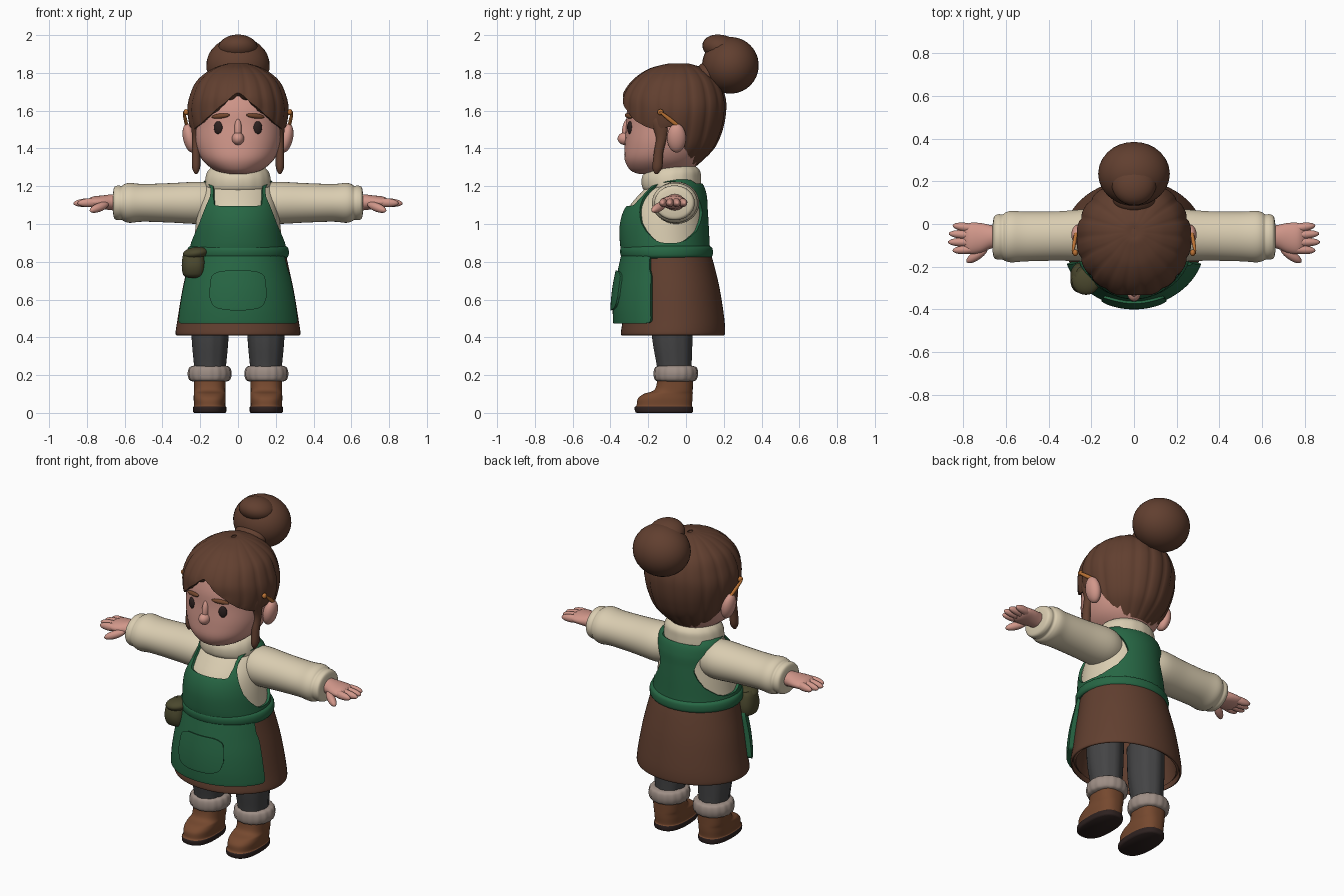
import bpy, bmesh, math
from mathutils import Matrix, Vector, Euler

if "Cube" in bpy.data.objects:
    bpy.data.objects.remove(bpy.data.objects["Cube"])


def material(name, rgb):
    m = bpy.data.materials.new(name)
    m.use_nodes = True
    m.diffuse_color = (*rgb, 1)
    m.node_tree.nodes["Principled BSDF"].inputs["Base Color"].default_value = (*rgb, 1)
    return m


BROWN = material("hair_and_skirt_brown", (.12, .05, .029))
SKIN = material("skin", (.64, .31, .255))
CREAM = material("cream_wool", (.7, .61, .44))
GREEN = material("apron_green", (.02, .135, .058))
GREY = material("trouser_grey", (.058, .058, .06))
FUR = material("fur", (.34, .27, .235))
LEATHER = material("boot_leather", (.18, .066, .028))
DARK = material("dark_sole", (.026, .015, .014))
ORANGE = material("hairpin_orange", (.5, .17, .035))
OLIVE = material("pouch_olive", (.07, .065, .027))


def finish(name, bm, mats, thick=0):
    me = bpy.data.meshes.new(name)
    bm.to_mesh(me)
    bm.free()
    ob = bpy.data.objects.new(name, me)
    bpy.context.collection.objects.link(ob)
    for m in mats:
        me.materials.append(m)
    if thick:
        mod = ob.modifiers.new("thickness", "SOLIDIFY")
        mod.thickness, mod.offset = thick, -1
        graph = bpy.context.evaluated_depsgraph_get()
        ob.data = bpy.data.meshes.new_from_object(ob.evaluated_get(graph))
        ob.modifiers.clear()
    ob.data.shade_smooth()
    ob.data.set_sharp_from_angle(angle=math.radians(45))
    return ob


def smooth_rows(rings, sub):
    # Catmull-Rom interpolation between cross-sections
    rows = []
    for i in range(len(rings) - 1):
        a, b, c, d = (Vector(rings[min(max(i + k, 0), len(rings) - 1)]) for k in (-1, 0, 1, 2))
        for j in range(sub):
            t = j / sub
            rows.append(b + (c - a) * t / 2 + (a * 2 - b * 5 + c * 4 - d) * t**2 / 2
                        + (b * 3 - a - c * 3 + d) * t**3 / 2)
    return rows + [Vector(rings[-1])]


def loft(name, rings, *mats, axis="z", mid=0, power=2, seg=40, sub=5, ripple=0, waves=8,
         side=1, keep=None, thick=0, paint=None):
    # Each ring: position on axis, front y, back y, half width
    bm = bmesh.new()
    loops = []
    for t, lo, hi, half in smooth_rows([Vector(r) for r in rings], sub):
        loop = []
        for i in range(seg):
            a = math.tau * (i + .5) / seg
            k = 1 - ripple * (1 - abs(math.cos(waves * a / 2 + math.pi / 4 * (waves % 4))))**2
            u, v = (k * math.copysign(abs(f)**(2 / power), f) for f in (math.cos(a), math.sin(a)))
            y, w = (lo + hi) / 2 + (hi - lo) / 2 * v, mid + half * u
            co = (side * w, y, t) if axis == "z" else (side * t, y, w)
            loop.append(bm.verts.new(co))
        loops.append(loop)
    for p, q in zip(loops, loops[1:]):
        for i in range(seg):
            j = (i + 1) % seg
            bm.faces.new((p[i], p[j], q[j], q[i]))
    caps = [bm.faces.new(loops[0]), bm.faces.new(loops[-1])]
    bmesh.ops.recalc_face_normals(bm, faces=bm.faces[:])
    if keep:
        drop = [f for f in bm.faces if f in caps or not keep(f.calc_center_median())]
        bmesh.ops.delete(bm, geom=drop, context="FACES")
        for _ in range(5):  # relax the cut edge
            moved = {}
            for v in bm.verts:
                near = [e.other_vert(v).co for e in v.link_edges if e.is_boundary]
                if len(near) == 2:
                    moved[v] = v.co / 2 + (near[0] + near[1]) / 4
            for v, co in moved.items():
                v.co = co
    if paint:
        for f in bm.faces:
            f.material_index = paint(f.calc_center_median())
    return finish(name, bm, mats, thick)


def blob(name, centre, radii, mat, rot=(0, 0, 0), side=1):
    bm = bmesh.new()
    bmesh.ops.create_uvsphere(bm, u_segments=28, v_segments=18, radius=1)
    turn = Euler([math.radians(r) for r in rot]).to_matrix().to_4x4()
    bm.transform(Matrix.Translation(centre) @ turn @ Matrix.Diagonal((*radii, 1)))
    if side < 0:
        bm.transform(Matrix.Diagonal((-1, 1, 1, 1)))
        bmesh.ops.reverse_faces(bm, faces=bm.faces[:])
    return finish(name, bm, [mat])


def grow(rings, g):
    return [(t, lo - g, hi + g, half + g) for t, lo, hi, half in rings]


# Head and face
loft("head", [(1.265, -.25, -.02, .06), (1.285, -.295, .03, .125), (1.34, -.325, .08, .19),
              (1.42, -.325, .12, .225), (1.52, -.317, .14, .235), (1.62, -.31, .14, .235),
              (1.72, -.27, .1, .19), (1.78, -.15, 0, .06)], SKIN, power=2.15)
blob("nose", (0, -.322, 1.452), (.032, .04, .034), SKIN)
blob("nose_bridge", (0, -.313, 1.5), (.02, .025, .06), SKIN, (-8, 0, 0))

# Hair cap with an arched opening for the face
def hair_keep(p):
    if p.y < -.13:
        return p.z > 1.7 - .85 * abs(p.x)
    return p.z > min(1.51, max(1.3, 1.5 - (p.y + .03) * 4))


loft("hair", [(1.31, -.2, .06, .14), (1.4, -.3, .15, .215), (1.5, -.337, .195, .253),
              (1.6, -.345, .213, .27), (1.68, -.338, .207, .257), (1.76, -.285, .17, .218),
              (1.82, -.2, .1, .14), (1.848, -.1, .02, .06), (1.85, -.06, -.02, .012)],
     BROWN, seg=120, sub=8, ripple=.035, waves=18, keep=hair_keep, thick=.035)
blob("hair_crown", (0, -.06, 1.79), (.12, .15, .055), BROWN)

# Bun
blob("bun", (0, .235, 1.84), (.168, .15, .15), BROWN, (-25, 0, 0))
blob("bun_top", (0, .19, 1.93), (.105, .105, .07), BROWN, (-15, 0, 0))
blob("bun_base", (0, .12, 1.79), (.1, .07, .07), BROWN, (35, 0, 0))

# Collar, jumper body and apron bodice
loft("collar", [(1.16, -.2, .07, .16), (1.19, -.23, .08, .175), (1.24, -.235, .08, .173),
                (1.28, -.215, .075, .16), (1.305, -.18, .05, .13), (1.29, -.15, .03, .1)],
     CREAM, ripple=.02, waves=16, seg=64)
TORSO = [(.82, -.335, .13, .26), (.9, -.35, .125, .25), (1.0, -.35, .12, .24),
         (1.08, -.325, .115, .228), (1.15, -.27, .11, .215), (1.21, -.21, .09, .195),
         (1.245, -.17, .05, .15), (1.255, -.12, 0, .08)]
loft("jumper", grow(TORSO, -.016), CREAM)


def bodice_keep(p):
    armhole = abs(p.x) > .1 and math.hypot(p.y + .08, p.z - 1.06) < .165
    neck = abs(p.x) < .13 and p.z > (1.1 if p.y < -.05 else 1.215)
    return not armhole and not neck and p.z < 1.25


loft("apron_bodice", TORSO, GREEN, seg=128, sub=9, keep=bodice_keep, thick=.025)
loft("waistband", [(.815, -.33, .125, .25), (.83, -.345, .14, .267), (.855, -.35, .143, .27),
                   (.875, -.345, .138, .264), (.885, -.33, .12, .25)], GREEN)

# Skirt, apron front and pocket
SKIRT = [(.41, -.34, .2, .325), (.425, -.345, .207, .331), (.5, -.335, .203, .32),
         (.65, -.325, .18, .295), (.78, -.32, .15, .267), (.86, -.315, .125, .25)]
loft("skirt", SKIRT, BROWN, seg=64, keep=lambda p: True, thick=.03)
APRON = [(.46, -.385, .2, .335), (.55, -.388, .195, .325), (.65, -.38, .18, .308),
         (.76, -.36, .155, .282), (.85, -.34, .13, .26)]
loft("apron_front", APRON, GREEN, seg=128, sub=9, thick=.05,
     keep=lambda p: p.y < -.19 and p.z > .47)
loft("apron_pocket", grow(APRON, .012), GREEN, seg=160, sub=14, thick=.02,
     keep=lambda p: p.y < -.1 and abs(p.x / .15)**4 + abs((p.z - .65) / .105)**4 < 1)

# Belt pouch
loft("pouch", [(.715, -.28, -.22, .03), (.73, -.31, -.19, .055), (.78, -.325, -.18, .063),
               (.84, -.31, -.19, .055), (.865, -.28, -.2, .035)], OLIVE, mid=-.235, power=2.6)
blob("pouch_flap", (-.225, -.262, .845), (.068, .07, .033), OLIVE, (0, -8, 0))

for tag, s in (("left", 1), ("right", -1)):
    # Eyes, brows, ears and hair details
    blob(tag + "_eye", (.105, -.297, 1.51), (.024, .012, .034), DARK, (0, 0, 22), s)
    blob(tag + "_brow", (.092, -.303, 1.572), (.052, .012, .013), LEATHER, (0, 6, 20), s)
    blob(tag + "_ear", (.255, -.05, 1.455), (.036, .05, .078), SKIN, (0, 12, 0), s)
    loft(tag + "_hair_lock", [(1.265, -.165, -.15, .006), (1.3, -.178, -.125, .022),
                              (1.38, -.17, -.12, .022), (1.46, -.16, -.1, .022),
                              (1.55, -.19, -.09, .025), (1.6, -.17, -.12, .01)],
         BROWN, mid=.222, seg=20, side=s)
    blob(tag + "_hairpin", (.277, -.075, 1.545), (.009, .085, .011), ORANGE, (-38, 0, 10), s)
    blob(tag + "_hairpin_bead", (.275, -.135, 1.592), (.013, .016, .016), ORANGE, side=s)

    # Sleeve with gathered cuff
    loft(tag + "_sleeve", [(.12, -.16, .05, .1), (.2, -.175, .07, .112), (.35, -.172, .06, .105),
                           (.5, -.175, .058, .1), (.57, -.18, .062, .106), (.6, -.175, .055, .1),
                           (.615, -.168, .045, .09), (.635, -.167, .046, .092),
                           (.655, -.16, .035, .083), (.662, -.13, 0, .05)],
         CREAM, axis="x", mid=1.112, side=s)

    # Hand
    loft(tag + "_palm", [(.63, -.11, -.01, .045), (.67, -.115, -.005, .042),
                         (.72, -.135, .005, .036), (.77, -.14, .005, .03),
                         (.8, -.12, -.015, .012)], SKIN, axis="x", mid=1.115, side=s)
    for i, (y, tip) in enumerate(((-.12, .85), (-.085, .872), (-.05, .868), (-.016, .85))):
        blob(f"{tag}_finger_{i + 1}", ((tip + .72) / 2, y, 1.113),
             ((tip - .72) / 2, .021, .023), SKIN, (0, 3, 4 * (i - 1)), s)
    blob(tag + "_thumb", (.735, -.145, 1.088), (.062, .023, .023), SKIN, (0, 18, -35), s)

    # Leg, fur cuff and boot
    loft(tag + "_trouser_leg", [(.17, -.15, .03, .08), (.25, -.155, .03, .085),
                                (.4, -.18, .035, .098), (.6, -.19, .04, .1)],
         GREY, mid=.148, ripple=.04, waves=8, side=s)
    loft(tag + "_fur_cuff", [(.165, -.14, .03, .085), (.175, -.165, .055, .108),
                             (.207, -.172, .064, .117), (.24, -.165, .057, .108),
                             (.25, -.14, .03, .085)],
         FUR, mid=.15, ripple=.06, waves=16, seg=64, side=s)
    loft(tag + "_boot", [(0, -.262, .03, .082), (.008, -.27, .037, .088), (.03, -.272, .037, .088),
                         (.04, -.262, .032, .083), (.075, -.255, .035, .085),
                         (.1, -.225, .036, .084), (.125, -.165, .036, .083),
                         (.2, -.15, .037, .085)],
         LEATHER, DARK, mid=.15, power=2.5, sub=6, side=s,
         paint=lambda p: int(p.z < .033))
